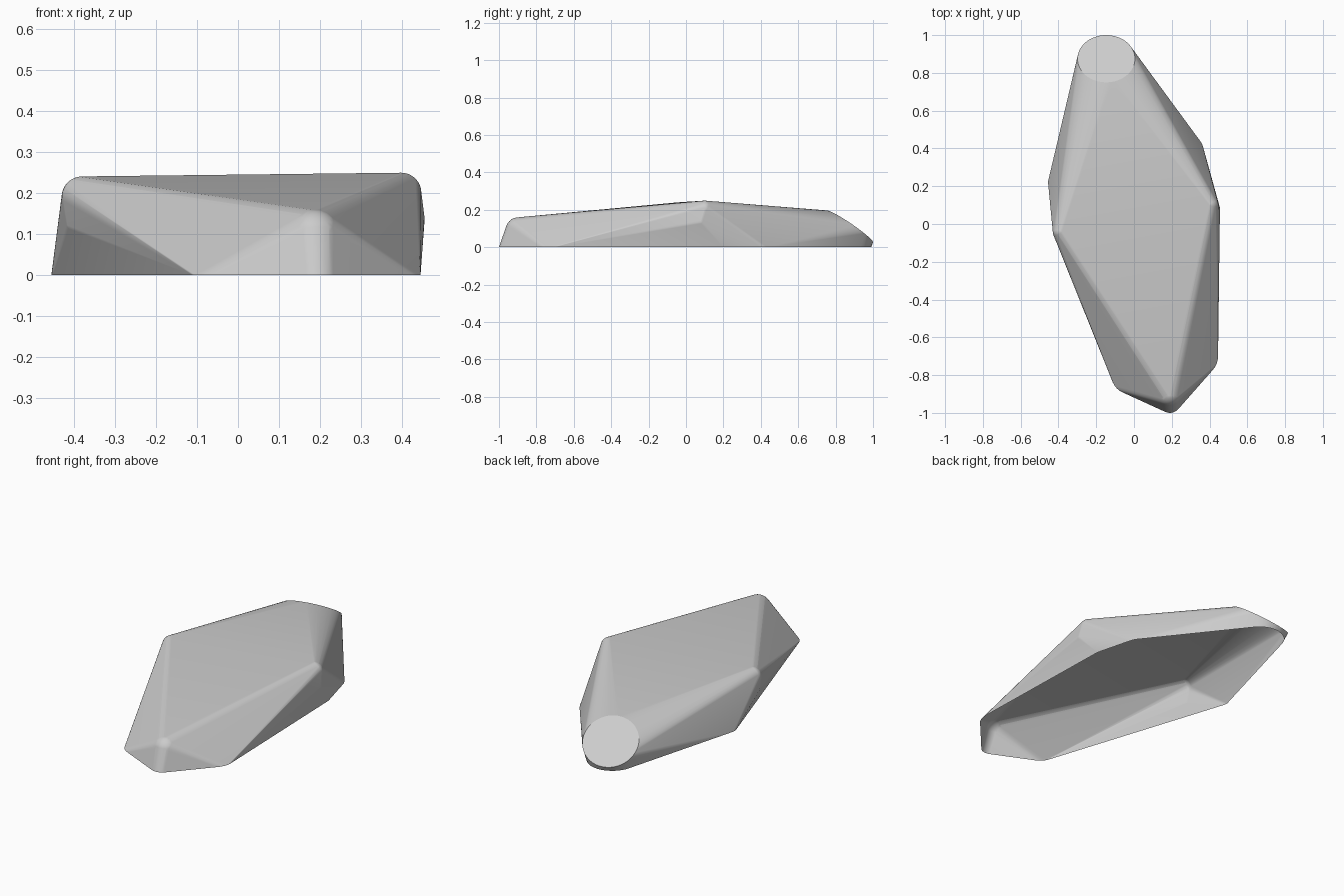
import bpy, bmesh
from math import cos, sin, tau
from mathutils import Vector

if "Cube" in bpy.data.objects:
    bpy.data.objects.remove(bpy.data.objects["Cube"])

grey = bpy.data.materials.new("plain grey")
grey.use_nodes = True
colour = (0.6, 0.6, 0.6, 1)
grey.diffuse_color = colour
grey.node_tree.nodes["Principled BSDF"].inputs["Base Color"].default_value = colour

bm = bmesh.new()


def ball(centre, radius):
    """Rounded corner of the hull."""
    ret = bmesh.ops.create_uvsphere(bm, u_segments=32, v_segments=16, radius=radius)
    bmesh.ops.translate(bm, verts=ret["verts"], vec=Vector(centre))


def ring(x, y, rx, ry, height=lambda x, y: 0.0, steps=32):
    """Rounded outline, flat on the base or tilted by a height rule."""
    for i in range(steps):
        px, py = x + rx * cos(tau * i / steps), y + ry * sin(tau * i / steps)
        bm.verts.new((px, py, height(px, py)))


# Upper corners: right shoulder, left shoulder, front nose
ball((-0.38, -0.04, 0.19), 0.05)
ball((-0.375, -0.045, 0.13), 0.045)
ball((0.398, 0.10, 0.20), 0.049)
ball((0.41, 0.08, 0.135), 0.045)
ball((0.185, -0.895, 0.09), 0.07)

# Tilted round flat at the back
ring(-0.147, 0.875, 0.152, 0.125,
     lambda x, y: 0.11 - 0.67 * (y - 0.875) + 0.14 * (x + 0.147), 64)

# Rounded corners of the base outline
for x, y, r in ((0.19, -0.94, 0.06), (-0.02, -0.80, 0.10), (0.335, -0.70, 0.11),
                (0.27, 0.38, 0.10), (-0.405, 0.22, 0.05), (-0.147, 0.86, 0.13)):
    ring(x, y, r, r)
bm.verts.new((0.42, 0.2, 0))

# Wrap everything in one skin, then open the underside
hull = bmesh.ops.convex_hull(bm, input=bm.verts[:], use_existing_faces=False)
skin = {g for g in hull["geom"] if isinstance(g, bmesh.types.BMFace)}
bmesh.ops.delete(bm, geom=[f for f in bm.faces if f not in skin], context="FACES")
bmesh.ops.delete(bm, geom=[v for v in bm.verts if not v.link_faces], context="VERTS")
bmesh.ops.recalc_face_normals(bm, faces=bm.faces[:])
under = [f for f in bm.faces if all(v.co.z < 0.0005 for v in f.verts)]
bmesh.ops.delete(bm, geom=under, context="FACES")
bmesh.ops.dissolve_limit(bm, angle_limit=0.005, verts=bm.verts[:], edges=bm.edges[:])

mesh = bpy.data.meshes.new("faceted_shell")
bm.to_mesh(mesh)
bm.free()
shell = bpy.data.objects.new("faceted_shell", mesh)
bpy.context.collection.objects.link(shell)
mesh.materials.append(grey)

# Soft corners, crisp rim around the round flat
bpy.context.view_layer.objects.active = shell
shell.select_set(True)
bpy.ops.object.shade_smooth_by_angle(angle=0.35)
weighted = shell.modifiers.new("flat face normals", "WEIGHTED_NORMAL")
weighted.keep_sharp = True
